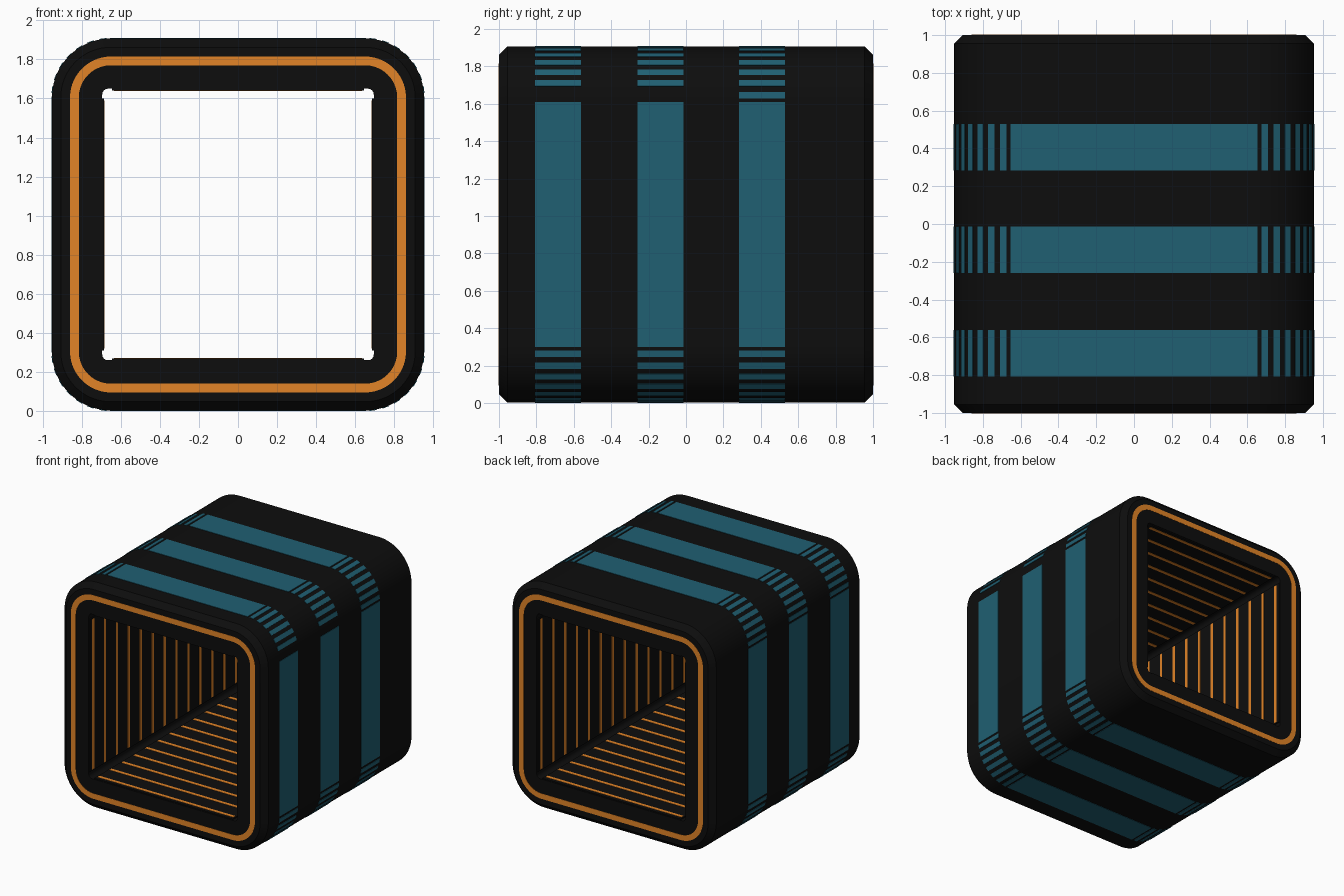
import bpy, bmesh
from math import sin, cos, pi, radians
from mathutils import Matrix, Vector

if "Cube" in bpy.data.objects:
    bpy.data.objects.remove(bpy.data.objects["Cube"])

ZC = 0.955          # height of the tube axis
HALF, RAD = 0.952, 0.30
SEG = 18


def material(name, rgb):
    m = bpy.data.materials.new(name)
    m.diffuse_color = (*rgb, 1)
    m.use_nodes = True
    m.node_tree.nodes["Principled BSDF"].inputs["Base Color"].default_value = m.diffuse_color
    return m


BLACK = material("black", (0.004, 0.004, 0.004))
ORANGE = material("orange", (0.76, 0.23, 0.02))
TEAL = material("teal", (0.014, 0.115, 0.17))


def finish(bm, name, mat, smooth=False):
    bmesh.ops.recalc_face_normals(bm, faces=bm.faces)
    me = bpy.data.meshes.new(name)
    bm.to_mesh(me)
    bm.free()
    me.materials.append(mat)
    ob = bpy.data.objects.new(name, me)
    bpy.context.collection.objects.link(ob)
    if smooth:
        bpy.ops.object.select_all(action='DESELECT')
        ob.select_set(True)
        bpy.context.view_layer.objects.active = ob
        bpy.ops.object.shade_smooth_by_angle(angle=radians(30))
    return ob


def rounded_loop(bm, half, rad, y):
    """Rounded square of vertices in the xz plane at depth y."""
    verts = []
    for q in range(4):
        mid = pi / 4 + q * pi / 2
        cx = (half - rad) * (1 if cos(mid) > 0 else -1)
        cz = (half - rad) * (1 if sin(mid) > 0 else -1)
        for i in range(SEG + 1):
            a = (q + i / SEG) * pi / 2
            verts.append(bm.verts.new((cx + rad * cos(a), y, ZC + cz + rad * sin(a))))
    return verts


def tube(name, mat, section):
    """Closed ring solid: section is a loop of (half size, corner radius, y)."""
    bm = bmesh.new()
    loops = [rounded_loop(bm, *s) for s in section]
    n = len(loops[0])
    for k, a in enumerate(loops):
        b = loops[(k + 1) % len(loops)]
        for i in range(n):
            j = (i + 1) % n
            bm.faces.new((a[i], a[j], b[j], b[i]))
    return finish(bm, name, mat, True)


def add_box(bm, ang, centre, radial, y, size):
    """Box on the tube, pushed out from centre (x, z) along the angle ang."""
    pos = Vector((centre[0] + radial * cos(ang), y, ZC + centre[1] + radial * sin(ang)))
    mat = Matrix.Translation(pos) @ Matrix.Rotation(-ang, 4, 'Y') @ Matrix.Diagonal((*size, 1))
    bmesh.ops.create_cube(bm, size=1, matrix=mat)


# Body: square tube with chamfered outer rims
C = 0.045
tube("tube_body", BLACK, [
    (0.695, 0.03, -1), (HALF - C, RAD - C, -1), (HALF, RAD, -1 + C),
    (HALF, RAD, 1 - C), (HALF - C, RAD - C, 1), (0.695, 0.03, 1)])

# Orange ring on each open end
for label, s in (("front", -1), ("back", 1)):
    tube(label + "_ring", ORANGE, [
        (0.815, 0.165, s * 0.99), (0.815, 0.165, s * 1.002),
        (0.86, 0.21, s * 1.002), (0.86, 0.21, s * 0.99)])

# Teal bands: four flat panels plus small slats around every corner
INNER = HALF - RAD
for b, y in enumerate((-0.685, -0.137, 0.407)):
    bm = bmesh.new()
    for q in range(4):
        add_box(bm, q * pi / 2, (0, 0), HALF - 0.002, y, (0.01, 0.247, 1.31))
        mid = pi / 4 + q * pi / 2
        corner = (INNER * (1 if cos(mid) > 0 else -1), INNER * (1 if sin(mid) > 0 else -1))
        for i in range(7):
            if q == 0 and i == 0 and b < 2:
                continue        # two bands lack the first slat at this corner
            a = q * pi / 2 + radians(7.5 + 12.5 * i)
            add_box(bm, a, corner, RAD - 0.002, y, (0.01, 0.247, 0.035))
    finish(bm, f"teal_band_{b + 1}", TEAL)

# Inner lining plates and the orange strips set into them
lining, strips = bmesh.new(), bmesh.new()
for q in range(4):
    a = q * pi / 2
    add_box(lining, a, (0, 0), 0.692, 0, (0.012, 1.99, 1.29))
    for i in range(13):
        add_box(strips, a, (0, 0), 0.690, -0.955 + i * 0.159, (0.012, 0.028, 1.27))
finish(lining, "inner_lining", BLACK)
finish(strips, "inner_strips", ORANGE)
